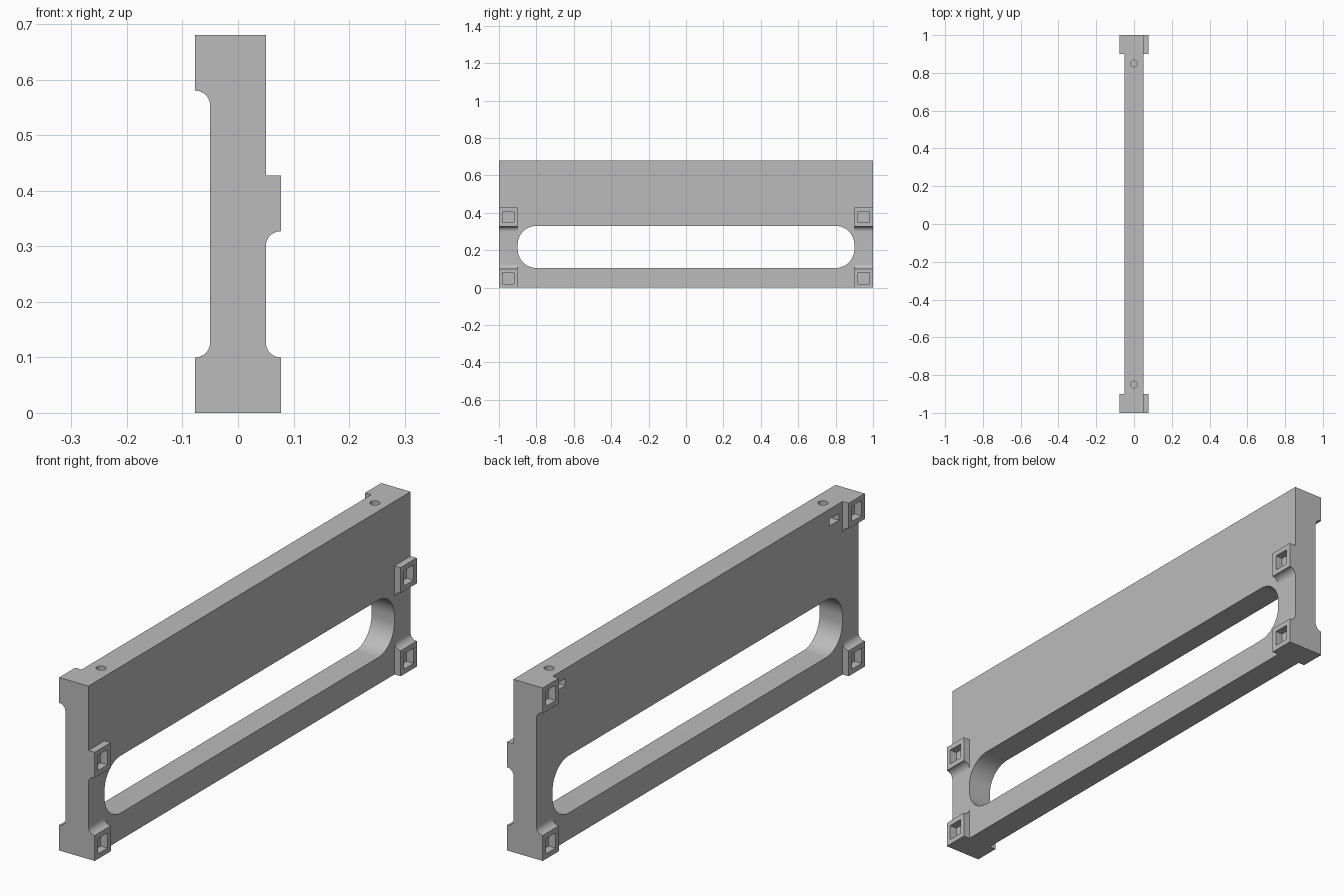
import bpy, bmesh
from math import cos, sin, pi, radians
from mathutils import Vector

if "Cube" in bpy.data.objects:
    bpy.data.objects.remove(bpy.data.objects["Cube"], do_unlink=True)

HEIGHT, HALF, FACE = 0.68, 0.05, 0.077   # panel height, panel half thickness, tab face
TAB, R = 0.10, FACE - HALF               # tab size, fillet radius
MID = 0.327                              # bottom of the middle tab

grey = bpy.data.materials.new("plain grey")
grey.use_nodes = True
grey.diffuse_color = (0.5, 0.5, 0.5, 1)
grey.node_tree.nodes["Principled BSDF"].inputs["Base Color"].default_value = (0.5, 0.5, 0.5, 1)


def arc(cx, cy, r, start, end, n=12):
    steps = [radians(start + (end - start) * i / n) for i in range(n + 1)]
    return [(cx + r * cos(a), cy + r * sin(a)) for a in steps]


def prism(name, points, along):
    """Solid made by sweeping a closed outline of 3D points."""
    bm = bmesh.new()
    face = bm.faces.new([bm.verts.new(p) for p in points])
    swept = bmesh.ops.extrude_face_region(bm, geom=[face])["geom"]
    bmesh.ops.translate(bm, vec=Vector(along),
                        verts=[v for v in swept if isinstance(v, bmesh.types.BMVert)])
    bmesh.ops.recalc_face_normals(bm, faces=bm.faces)
    mesh = bpy.data.meshes.new(name)
    bm.to_mesh(mesh)
    bm.free()
    mesh.materials.append(grey)
    obj = bpy.data.objects.new(name, mesh)
    bpy.context.collection.objects.link(obj)
    return obj


def box(name, x, y, z):
    outline = [(x[0], y[0], z[0]), (x[1], y[0], z[0]), (x[1], y[1], z[0]), (x[0], y[1], z[0])]
    return prism(name, outline, (0, 0, z[1] - z[0]))


def cut(target, cutter):
    cutter.hide_render = True
    mod = target.modifiers.new("cut", "BOOLEAN")
    mod.operation, mod.solver, mod.object = "DIFFERENCE", "EXACT", cutter
    bpy.context.view_layer.objects.active = target
    bpy.ops.object.modifier_apply(modifier=mod.name)
    bpy.data.objects.remove(cutter, do_unlink=True)


# Side panel: end profile with filleted tabs, swept along the full length
profile = [(-FACE, 0), (FACE, 0)]
profile += arc(FACE, TAB + R, R, 270, 180)
profile += arc(FACE, MID - R, R, 180, 90)
profile += [(FACE, MID + TAB), (HALF, MID + TAB), (HALF, HEIGHT), (-FACE, HEIGHT)]
profile += arc(-FACE, HEIGHT - TAB - R, R, 90, 0)
profile += arc(-FACE, TAB + R, R, 0, -90)
panel = prism("side_panel", [(x, -1, z) for x, z in profile], (0, 2, 0))

# Thin the middle so that the tabs stay only at the two ends
for x in ((HALF, 0.2), (-0.2, -HALF)):
    cut(panel, box("middle_cutter", x, (-0.9, 0.9), (-0.1, 0.8)))

# Long rounded window
r, low, high = 0.1, 0.105, 0.33
window = (arc(0.8, low + r, r, -90, 0) + arc(0.8, high - r, r, 0, 90)
          + arc(-0.8, high - r, r, 90, 180) + arc(-0.8, low + r, r, 180, 270))
cut(panel, prism("window_cutter", [(-0.2, y, z) for y, z in window], (0.4, 0, 0)))

for side in (-1, 1):
    # Square pockets in the tabs
    y = (side * 0.95 - 0.03, side * 0.95 + 0.03)
    for direction, z in ((1, 0.05), (1, MID + 0.05), (-1, 0.05), (-1, HEIGHT - 0.05)):
        x = sorted((direction * 0.047, direction * 0.12))
        cut(panel, box("pocket_cutter", x, y, (z - 0.03, z + 0.03)))
    # Bolt hole from the top and the nut slot that meets it
    circle = arc(0, side * 0.85, 0.018, 0, 345, 23)
    cut(panel, prism("bolt_cutter", [(px, py, 0.58) for px, py in circle], (0, 0, 0.2)))
    y = (side * 0.85 - 0.029, side * 0.85 + 0.029)
    cut(panel, box("nut_slot_cutter", (-0.1, 0.028), y, (0.614, 0.641)))

bpy.ops.object.select_all(action="DESELECT")
panel.select_set(True)
bpy.context.view_layer.objects.active = panel
bpy.ops.object.shade_smooth_by_angle(angle=radians(30))
